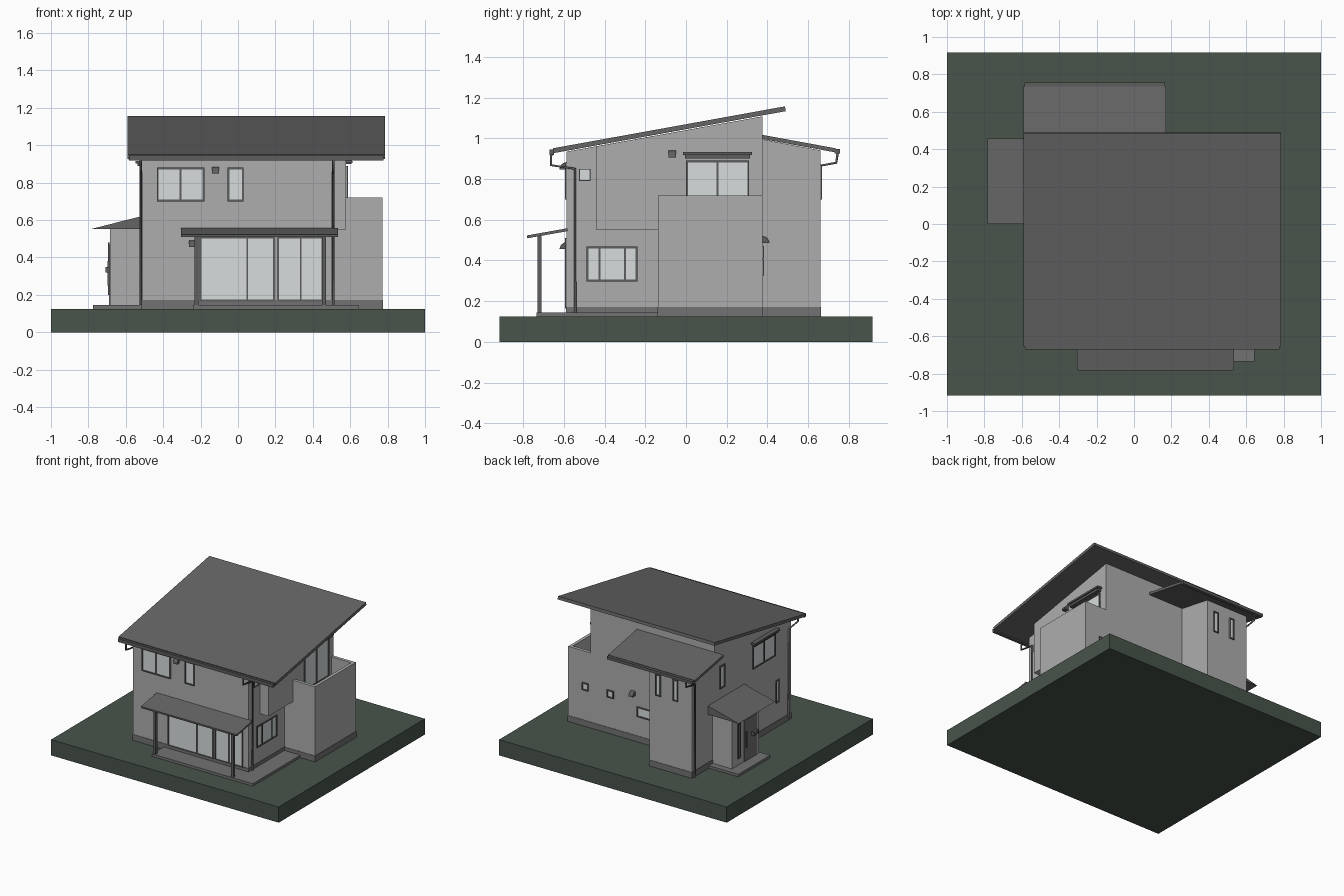
import bpy, bmesh, math
from mathutils import Vector

if "Cube" in bpy.data.objects:
    bpy.data.objects.remove(bpy.data.objects["Cube"])


def material(name, c):
    m = bpy.data.materials.new(name)
    m.diffuse_color = (*c, 1)
    m.use_nodes = True
    m.node_tree.nodes["Principled BSDF"].inputs["Base Color"].default_value = m.diffuse_color
    return m


GRASS = material("grass", (0.065, 0.088, 0.07))
WALL = material("wall", (0.42, 0.42, 0.42))
DARK = material("dark_trim", (0.11, 0.11, 0.11))
ROOF = material("roofing", (0.13, 0.13, 0.13))
STONE = material("stone", (0.17, 0.17, 0.17))
GLASS = material("glass", (0.68, 0.72, 0.72))


def finish(name, bm, mat):
    bmesh.ops.recalc_face_normals(bm, faces=bm.faces)
    me = bpy.data.meshes.new(name)
    bm.to_mesh(me)
    bm.free()
    ob = bpy.data.objects.new(name, me)
    bpy.context.collection.objects.link(ob)
    me.materials.append(mat)
    return ob


def boxes(name, items, mat):
    """Boxes given as x0, x1, y0, y1, z0, z1."""
    bm = bmesh.new()
    for x0, x1, y0, y1, z0, z1 in items:
        vs = bmesh.ops.create_cube(bm, size=1)["verts"]
        for v in vs:
            v.co = Vector((x0 if v.co.x < 0 else x1,
                           y0 if v.co.y < 0 else y1,
                           z0 if v.co.z < 0 else z1))
    return finish(name, bm, mat)


def prism(name, pts, axis, a, b, mat):
    """Profile (h, z) swept along x or y from a to b."""
    bm = bmesh.new()
    ends = []
    for t in (a, b):
        ends.append([bm.verts.new((t, h, z) if axis == "x" else (h, t, z)) for h, z in pts])
    bm.faces.new(ends[0])
    bm.faces.new(ends[1])
    n = len(pts)
    for i in range(n):
        j = (i + 1) % n
        bm.faces.new((ends[0][i], ends[0][j], ends[1][j], ends[1][i]))
    return finish(name, bm, mat)


# wall planes: position, axis along the wall, outward sign
SIDES = {"front": (-0.586, "x", -1), "back": (0.375, "x", 1), "annex": (0.66, "x", 1),
         "left": (-0.513, "y", -1), "right": (0.503, "y", 1), "upper": (0.578, "y", 1),
         "porch": (-0.685, "y", -1)}


def on_wall(side, u0, u1, z0, z1, d0, d1):
    p, axis, s = SIDES[side]
    a, b = sorted((p + s * d0, p + s * d1))
    return (u0, u1, a, b, z0, z1) if axis == "x" else (a, b, u0, u1, z0, z1)


def window(name, side, u0, u1, z0, z1, bars=(), t=0.009):
    boxes(name + "_glass", [on_wall(side, u0, u1, z0, z1, -0.01, 0.003)], GLASS)
    f = [(u0, u0 + t, z0, z1), (u1 - t, u1, z0, z1), (u0, u1, z0, z0 + t), (u0, u1, z1 - t, z1)]
    f += [(b - t / 2, b + t / 2, z0, z1) for b in bars]
    boxes(name + "_frame", [on_wall(side, *r, -0.01, 0.009) for r in f], DARK)


def hood(name, side, u, z, r=0.035):
    p, axis, s = SIDES[side]
    arc = [(p + s * r * math.cos(i * math.pi / 12), z + r * math.sin(i * math.pi / 12)) for i in range(7)]
    prism(name, [(p, z)] + arc, axis, u - 0.018, u + 0.018, DARK)


def pipe(name, pts):
    cu = bpy.data.curves.new(name, "CURVE")
    cu.dimensions = "3D"
    cu.bevel_depth = 0.007
    cu.bevel_resolution = 1
    cu.use_fill_caps = True
    cu.materials.append(DARK)
    sp = cu.splines.new("POLY")
    sp.points.add(len(pts) - 1)
    for q, c in zip(sp.points, pts):
        q.co = (*c, 1)
    bpy.context.collection.objects.link(bpy.data.objects.new(name, cu))


def slab(name, y0, z0, y1, z1, t, x0, x1, mat=ROOF):
    """Sloped sheet whose top runs from (y0, z0) to (y1, z1)."""
    d = Vector((y1 - y0, z1 - z0)).normalized()
    n = Vector((d.y, -d.x)) * t
    return prism(name, [(y0, z0), (y1, z1), (y1 + n.x, z1 + n.y), (y0 + n.x, z0 + n.y)], "x", x0, x1, mat)


# ground, deck and porch step
boxes("ground_block", [(-1, 1, -0.917, 0.917, 0, 0.125)], GRASS)
boxes("deck", [(-0.24, 0.645, -0.735, -0.137, 0.125, 0.145)], STONE)
boxes("porch_step", [(-0.775, -0.51, 0.05, 0.45, 0.125, 0.145)], STONE)

# house walls
prism("main_walls", [(-0.586, 0.125), (0.375, 0.125), (0.375, 1.108), (-0.586, 0.935)], "x", -0.513, 0.503, WALL)
prism("upper_overhang", [(-0.44, 0.55), (0.375, 0.55), (0.375, 1.108), (-0.44, 0.961)], "x", 0.49, 0.578, WALL)
prism("rear_annex", [(0.36, 0.125), (0.66, 0.125), (0.66, 0.941), (0.36, 0.998)], "x", -0.513, -0.14, WALL)
boxes("entrance_block", [(-0.685, -0.5, 0.06, 0.40, 0.125, 0.555)], WALL)

# balcony with open top
boxes("balcony_room", [(0.49, 0.773, -0.137, 0.375, 0.125, 0.58)], WALL)
boxes("balcony_parapet", [(0.50, 0.773, -0.137, -0.112, 0.58, 0.72),
                          (0.50, 0.773, 0.35, 0.375, 0.58, 0.72),
                          (0.748, 0.773, -0.112, 0.35, 0.58, 0.72)], WALL)

# plinth band
e = 0.003
boxes("plinth", [(-0.513 - e, 0.503 + e, -0.586 - e, 0.375 + e, 0.125, 0.172),
                 (0.49, 0.773 + e, -0.137 - e, 0.375 + e, 0.125, 0.172),
                 (-0.513 - e, -0.14 + e, 0.36, 0.66 + e, 0.125, 0.172)], STONE)

# roofs and gutters
slab("main_roof", -0.654, 0.951, 0.486, 1.157, 0.024, -0.592, 0.785)
slab("annex_roof", 0.375, 1.017, 0.735, 0.951, 0.02, -0.592, 0.17)
boxes("front_gutter", [(-0.583, 0.777, -0.671, -0.648, 0.918, 0.945)], DARK)
boxes("rear_gutter", [(-0.585, 0.165, 0.73, 0.757, 0.925, 0.948)], DARK)
for tag, x in (("left", -0.52), ("right", 0.51)):
    pipe("front_downpipe_" + tag, [(x, -0.663, 0.92), (x, -0.663, 0.868), (x, -0.545, 0.85), (x, -0.545, 0.145)])
pipe("rear_downpipe", [(-0.52, 0.745, 0.926), (-0.52, 0.738, 0.88), (-0.52, 0.63, 0.86), (-0.52, 0.63, 0.125)])

# terrace canopy with posts
slab("terrace_canopy", -0.78, 0.523, -0.583, 0.558, 0.014, -0.305, 0.535)
boxes("canopy_gutter", [(-0.30, 0.53, -0.782, -0.765, 0.51, 0.522)], DARK)
boxes("canopy_posts", [(x - 0.01, x + 0.01, -0.73, -0.71, 0.145, 0.522) for x in (-0.222, 0.46)], DARK)

# entrance canopy, door and fittings
prism("entrance_canopy", [(-0.783, 0.553), (-0.51, 0.553), (-0.51, 0.622)], "y", 0, 0.457, ROOF)
boxes("door", [on_wall("porch", 0.09, 0.25, 0.145, 0.47, -0.01, 0.004)], STONE)
boxes("door_handle", [on_wall("porch", 0.225, 0.235, 0.25, 0.38, 0.004, 0.012)], DARK)
boxes("letter_box", [on_wall("porch", 0.10, 0.16, 0.32, 0.35, 0, 0.024)], DARK)
window("entrance_slit", "porch", 0.30, 0.335, 0.2, 0.48)

# windows
window("front_upper_window", "front", -0.433, -0.18, 0.70, 0.88, (-0.307,))
window("front_narrow_window", "front", -0.055, 0.03, 0.70, 0.88)
window("terrace_door_wide", "front", -0.205, 0.195, 0.165, 0.51, (0.05,))
window("terrace_door_small", "front", 0.21, 0.455, 0.165, 0.51, (0.335,))
window("right_lower_window", "right", -0.488, -0.238, 0.297, 0.468, (-0.425, -0.30))
window("right_panel", "right", -0.525, -0.47, 0.79, 0.85, (), 0.004)
window("balcony_door", "upper", 0, 0.31, 0.585, 0.89, (0.155,))
window("left_upper_window", "left", -0.385, -0.10, 0.70, 0.88, (-0.24,))
window("left_narrow_window", "left", 0.25, 0.315, 0.70, 0.88)
window("left_slit_window", "left", -0.43, -0.39, 0.32, 0.50)
for i, x in enumerate((-0.22, -0.37)):
    window("annex_window_%d" % i, "annex", x - 0.022, x + 0.022, 0.70, 0.87)
for i, x in enumerate((0.62, 0.40)):
    window("back_small_window_%d" % i, "back", x - 0.028, x + 0.028, 0.41, 0.47)
window("back_low_window", "back", 0.0, 0.165, 0.325, 0.405)

# window awnings
boxes("balcony_awning", [on_wall("upper", -0.015, 0.325, 0.918, 0.932, 0, 0.04),
                         on_wall("upper", -0.005, 0.315, 0.90, 0.918, 0, 0.03)], DARK)
boxes("left_awning", [on_wall("left", -0.40, -0.085, 0.902, 0.916, 0, 0.035),
                      on_wall("left", -0.39, -0.095, 0.888, 0.902, 0, 0.025)], DARK)

# vent hoods
hood("front_vent_low", "front", -0.243, 0.455)
hood("front_vent_high", "front", -0.12, 0.848)
hood("right_vent", "upper", -0.067, 0.905)
hood("back_vent", "back", 0.20, 0.485)
